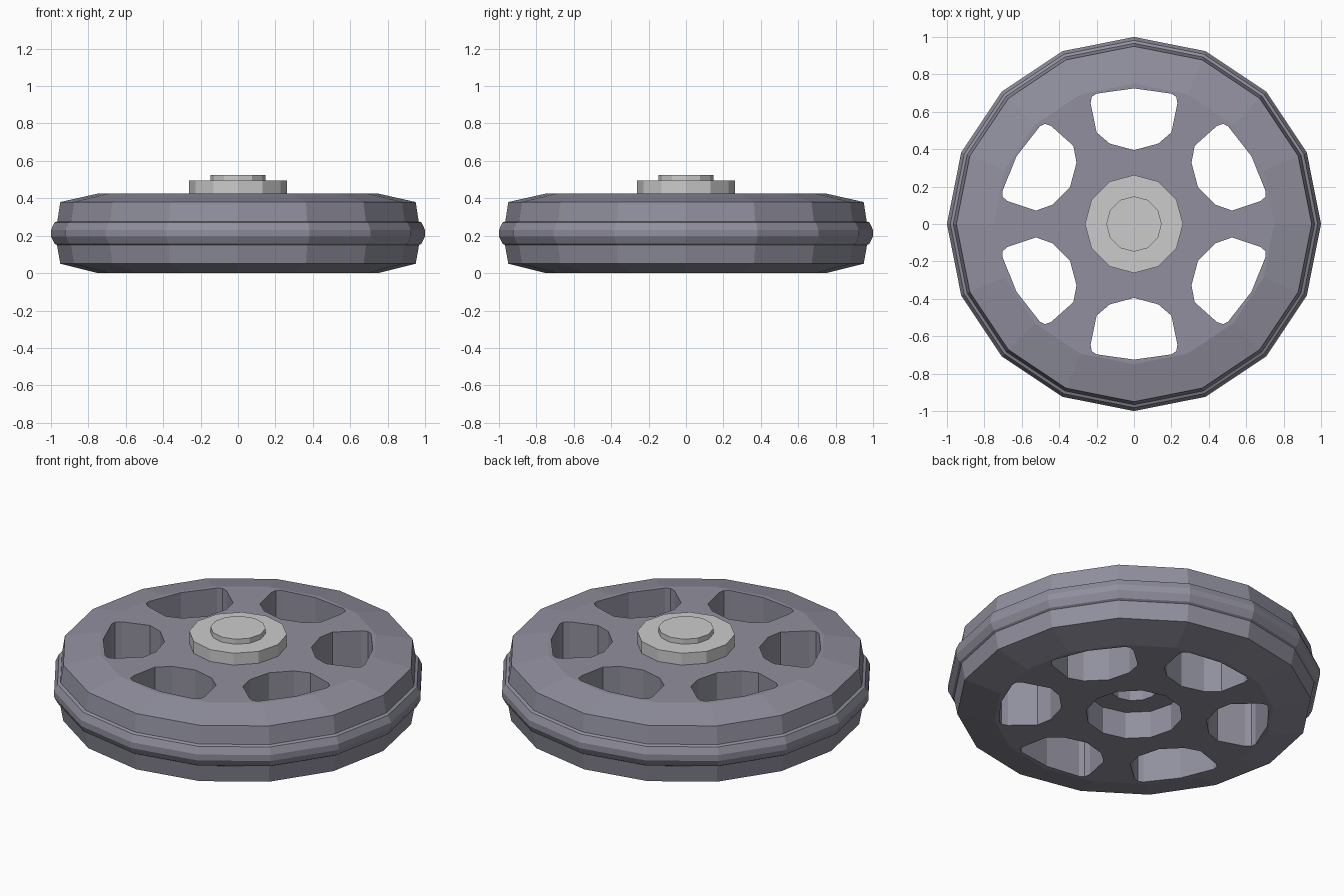
import bpy, bmesh
from math import cos, sin, pi, radians
from mathutils import Matrix

if "Cube" in bpy.data.objects:
    bpy.data.objects.remove(bpy.data.objects["Cube"])


def add_object(name, bm):
    bmesh.ops.recalc_face_normals(bm, faces=bm.faces)
    mesh = bpy.data.meshes.new(name)
    bm.to_mesh(mesh)
    bm.free()
    ob = bpy.data.objects.new(name, mesh)
    bpy.context.collection.objects.link(ob)
    return ob


def lathe(name, profile, sides):
    """Stack of rings (radius, z) closed with flat caps."""
    bm = bmesh.new()
    rings = [[bm.verts.new((r * cos(2 * pi * i / sides), r * sin(2 * pi * i / sides), z))
              for i in range(sides)] for r, z in profile]
    for a, b in zip(rings, rings[1:]):
        for i in range(sides):
            j = (i + 1) % sides
            bm.faces.new((a[i], a[j], b[j], b[i]))
    bm.faces.new(rings[0])
    bm.faces.new(rings[-1])
    return add_object(name, bm)


# Wheel body: 16-sided tyre with raised centre band
wheel = lathe("wheel", [(0.75, 0), (0.95, 0.05), (0.968, 0.15), (0.98, 0.157), (1.0, 0.195),
                        (1.0, 0.23), (0.982, 0.27), (0.966, 0.277), (0.95, 0.38), (0.75, 0.425)], 16)

# Six rounded spoke openings
half = [(0.2, 0.697), (0.226, 0.68), (0.232, 0.645), (0.2, 0.49), (0.13, 0.43)]
outline = [(0, 0.725)] + half + [(0, 0.395)] + [(-x, y) for x, y in reversed(half)]
bm = bmesh.new()
for k in range(6):
    rot = Matrix.Rotation(radians(60 * k), 4, 'Z')
    low = [bm.verts.new((x, y, -0.2)) for x, y in outline]
    top = [bm.verts.new((x, y, 0.7)) for x, y in outline]
    bmesh.ops.transform(bm, matrix=rot, verts=low + top)
    bm.faces.new(low)
    bm.faces.new(top)
    n = len(low)
    for i in range(n):
        j = (i + 1) % n
        bm.faces.new((low[i], low[j], top[j], top[i]))
openings = add_object("opening_cutter", bm)

# Stepped axle bore, open underneath
bore = lathe("bore_cutter", [(0.26, -0.2), (0.26, 0.16), (0.13, 0.16), (0.13, 0.6)], 12)

for cutter in (openings, bore):
    mod = wheel.modifiers.new(cutter.name, 'BOOLEAN')
    mod.operation = 'DIFFERENCE'
    mod.solver = 'EXACT'
    mod.object = cutter
    cutter.hide_render = True
    cutter.hide_viewport = True

# Grey hub plate and its cap
lathe("hub", [(0.262, 0.42), (0.262, 0.495)], 12)
lathe("hub_cap", [(0.148, 0.49), (0.148, 0.525)], 12)

mat = bpy.data.materials.new("dark_rubber")
mat.diffuse_color = (0.28, 0.275, 0.34, 1)
mat.use_nodes = True
mat.node_tree.nodes["Principled BSDF"].inputs["Base Color"].default_value = mat.diffuse_color
wheel.data.materials.append(mat)
